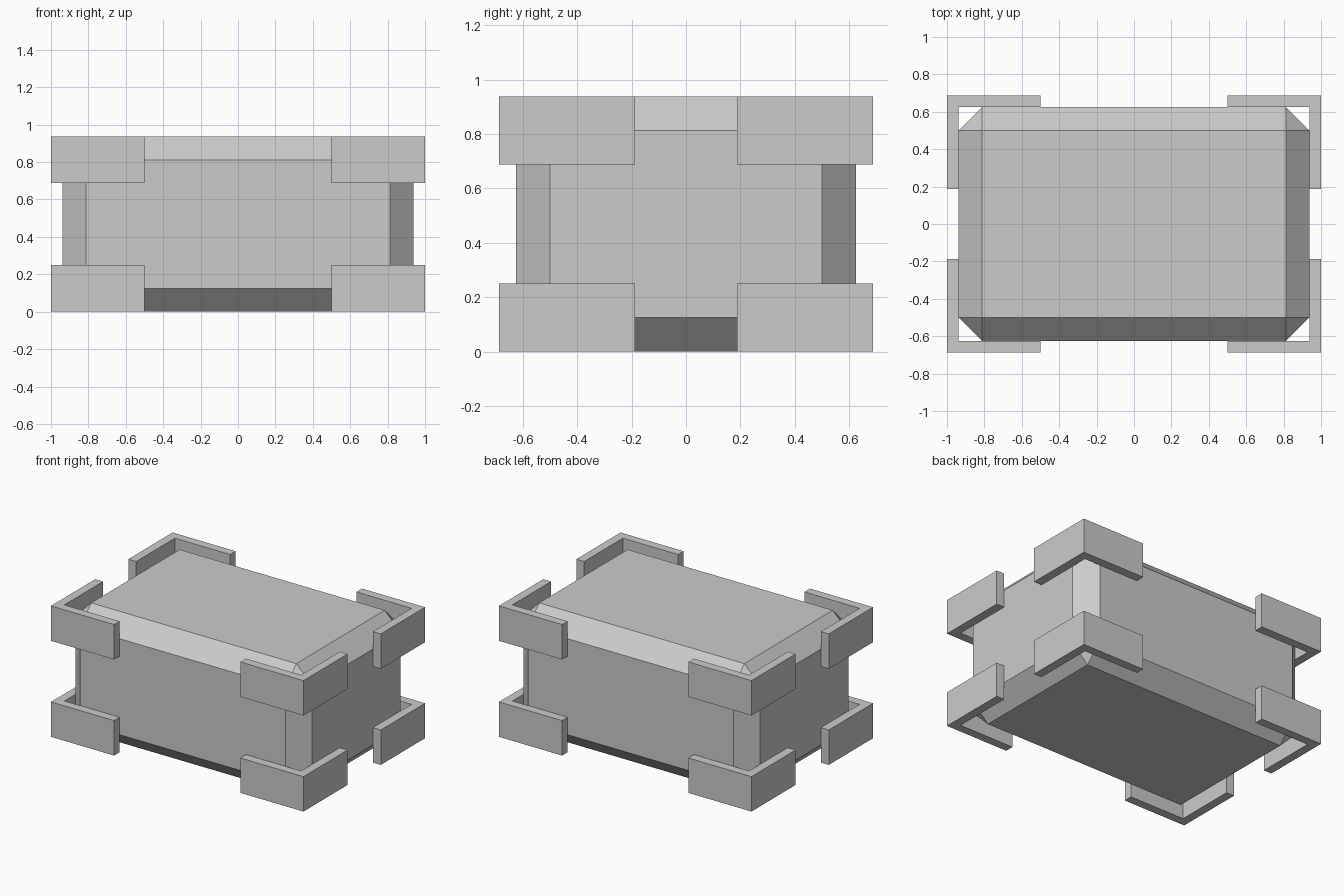
import bpy, bmesh

if "Cube" in bpy.data.objects:
    bpy.data.objects.remove(bpy.data.objects["Cube"], do_unlink=True)

HALF_X, HALF_Y, HEIGHT = 1.0, 0.6875, 0.9375
WALL, ARM, GUARD_H, CHAMFER = 0.0625, 0.5, 0.25, 0.125

grey = bpy.data.materials.new("light_grey")
grey.use_nodes = True
grey.diffuse_color = (0.6, 0.6, 0.6, 1)
grey.node_tree.nodes["Principled BSDF"].inputs["Base Color"].default_value = (0.6, 0.6, 0.6, 1)


def add_object(name, bm):
    bmesh.ops.recalc_face_normals(bm, faces=bm.faces[:])
    mesh = bpy.data.meshes.new(name)
    bm.to_mesh(mesh)
    bm.free()
    mesh.materials.append(grey)
    obj = bpy.data.objects.new(name, mesh)
    bpy.context.collection.objects.link(obj)
    return obj


# Crate body: box with every edge chamfered
bm = bmesh.new()
bmesh.ops.create_cube(bm, size=1)
size = (2 * (HALF_X - WALL), 2 * (HALF_Y - WALL), HEIGHT)
bmesh.ops.scale(bm, vec=size, verts=bm.verts[:])
bmesh.ops.translate(bm, vec=(0, 0, HEIGHT / 2), verts=bm.verts[:])
bmesh.ops.bevel(bm, geom=bm.edges[:], offset=CHAMFER, segments=1,
                profile=0.5, affect='EDGES')
add_object("crate_body", bm)


# Corner guards: extruded L profile, placed at all eight corners
def corner_guard(name, sx, sy, z):
    profile = [(0, 0), (ARM, 0), (ARM, WALL), (WALL, WALL), (WALL, ARM), (0, ARM)]
    bm = bmesh.new()
    base = bm.faces.new([bm.verts.new((sx * (HALF_X - u), sy * (HALF_Y - v), z))
                         for u, v in profile])
    top = bmesh.ops.extrude_face_region(bm, geom=[base], use_keep_orig=True)["geom"]
    bmesh.ops.translate(bm, vec=(0, 0, GUARD_H),
                        verts=[e for e in top if isinstance(e, bmesh.types.BMVert)])
    add_object(name, bm)


for level, z in (("lower", 0), ("upper", HEIGHT - GUARD_H)):
    for end, sy in (("front", -1), ("back", 1)):
        for side, sx in (("right", -1), ("left", 1)):
            corner_guard(f"{level}_{end}_{side}_guard", sx, sy, z)
